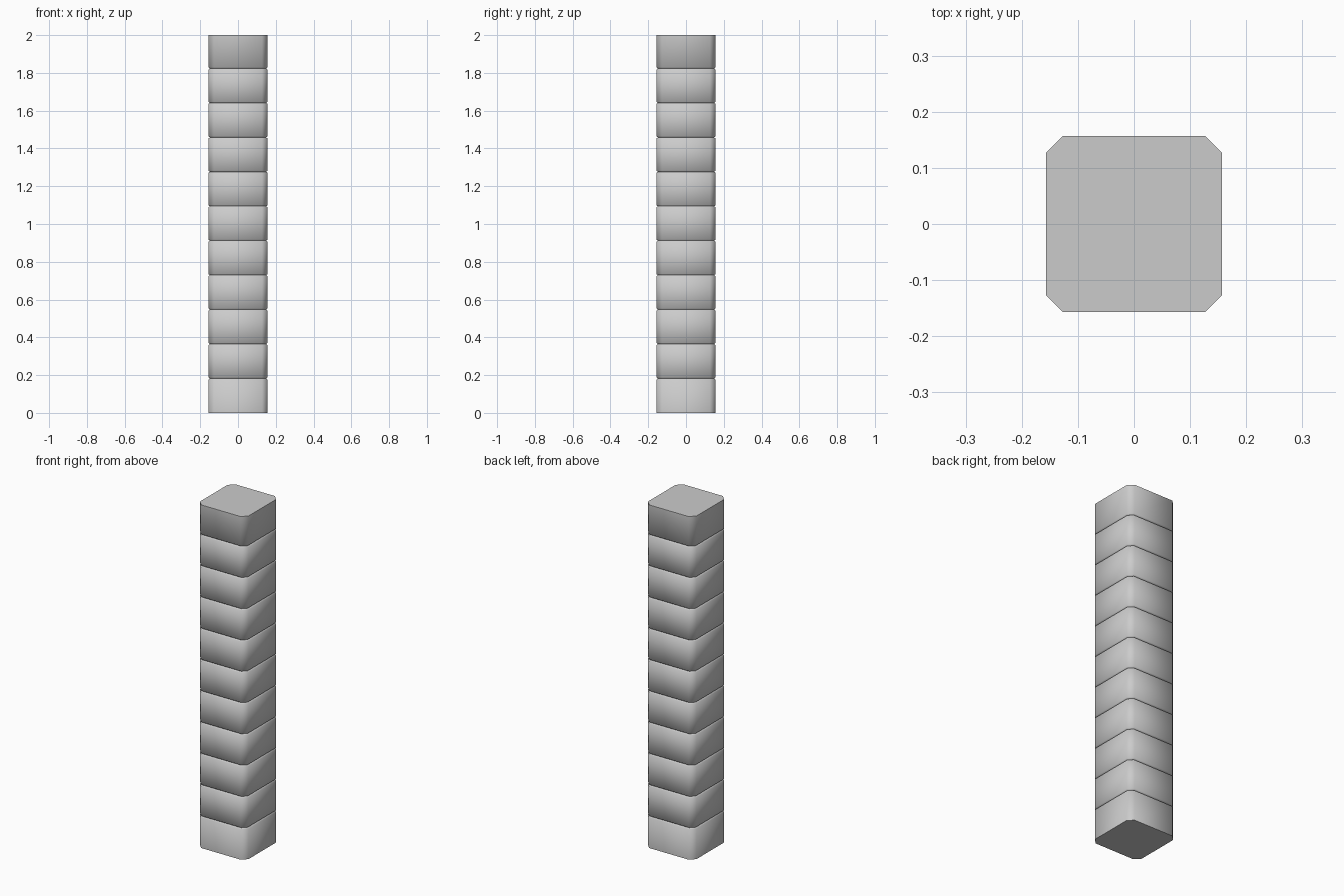
import bpy, bmesh, math

if "Cube" in bpy.data.objects:
    bpy.data.objects.remove(bpy.data.objects["Cube"])

HALF, CHAMFER = 0.157, 0.03      # square half width, corner cut
COUNT, HEIGHT = 11, 2.0
GROOVE_H, GROOVE_D = 0.006, 0.008  # half height and depth of each joint


def octagon(bm, z, inset=0.0):
    h = HALF - inset
    c = HALF - CHAMFER - inset * (math.sqrt(2) - 1) * 0.5
    pts = [(c, -h), (h, -c), (h, c), (c, h), (-c, h), (-h, c), (-h, -c), (-c, -h)]
    return [bm.verts.new((x, y, z)) for x, y in pts]


# Stacked block column: one skin with a V groove at each joint
bm = bmesh.new()
step = (HEIGHT + GROOVE_H) / COUNT
rings = [octagon(bm, 0)]
for i in range(1, COUNT):
    z = i * step
    rings += [octagon(bm, z - GROOVE_H),
              octagon(bm, z, GROOVE_D),
              octagon(bm, z + GROOVE_H)]
rings.append(octagon(bm, HEIGHT))

for low, high in zip(rings, rings[1:]):
    for k in range(8):
        n = (k + 1) % 8
        bm.faces.new((low[k], low[n], high[n], high[k]))
bm.faces.new(rings[0][::-1])
bm.faces.new(rings[-1])
bmesh.ops.recalc_face_normals(bm, faces=bm.faces[:])

mesh = bpy.data.meshes.new("block_column")
bm.to_mesh(mesh)
bm.free()
column = bpy.data.objects.new("block_column", mesh)
bpy.context.collection.objects.link(column)

# Soft corners, crisp joints and ends
bpy.context.view_layer.objects.active = column
column.select_set(True)
bpy.ops.object.shade_smooth_by_angle(angle=math.radians(60))
